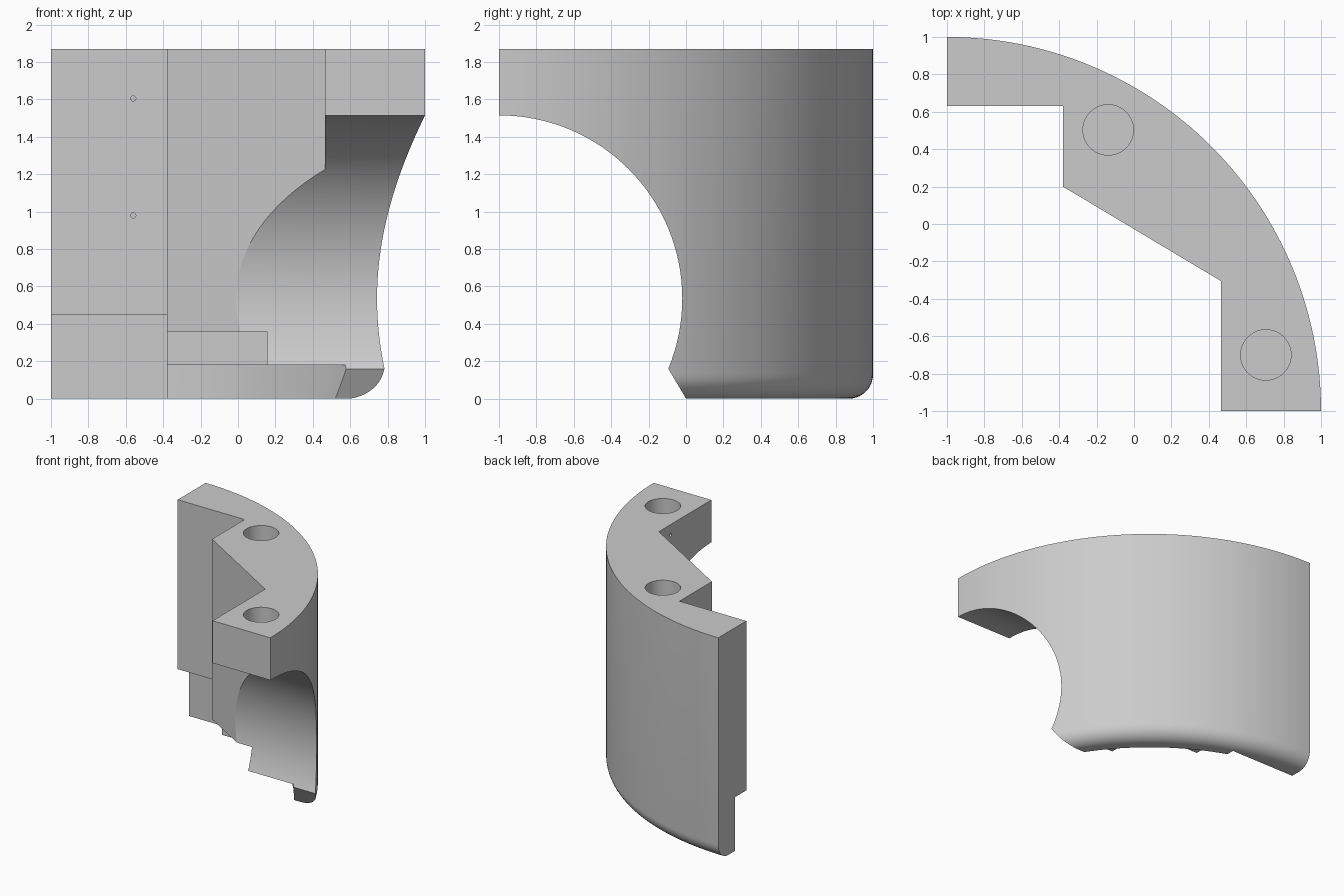
import bpy
import math
from math import cos, sin, pi

if "Cube" in bpy.data.objects:
    bpy.data.objects.remove(bpy.data.objects["Cube"])

HEIGHT = 1.87
R_OUT = 2.0
FILLET = 0.13
AXIS = (-1.0, -1.0)      # centre of the quarter round

grey = bpy.data.materials.new("light_grey")
grey.diffuse_color = (0.6, 0.6, 0.6, 1)
grey.use_nodes = True
grey.node_tree.nodes["Principled BSDF"].inputs["Base Color"].default_value = grey.diffuse_color


def loft(name, rings):
    """Solid made by joining closed rings of equal length and capping both ends."""
    n = len(rings[0])
    verts = [p for ring in rings for p in ring]
    faces = [tuple(range(n))[::-1],
             tuple(range((len(rings) - 1) * n, len(rings) * n))]
    for i in range(len(rings) - 1):
        for j in range(n):
            k = (j + 1) % n
            faces.append((i * n + j, i * n + k, (i + 1) * n + k, (i + 1) * n + j))
    mesh = bpy.data.meshes.new(name)
    mesh.from_pydata(verts, [], faces)
    obj = bpy.data.objects.new(name, mesh)
    bpy.context.collection.objects.link(obj)
    # consistent outward normals
    import bmesh
    bm = bmesh.new()
    bm.from_mesh(mesh)
    bmesh.ops.recalc_face_normals(bm, faces=bm.faces)
    bm.to_mesh(mesh)
    bm.free()
    mesh.materials.append(grey)
    return obj


def prism(name, pts, axis, lo, hi):
    """Extrude a 2D outline along x, y or z."""
    place = {"x": lambda a, b, t: (t, a, b),
             "y": lambda a, b, t: (a, t, b),
             "z": lambda a, b, t: (a, b, t)}[axis]
    return loft(name, [[place(a, b, t) for a, b in pts] for t in (lo, hi)])


def arc(cx, cy, r, a0, a1, n):
    return [(cx + r * cos(a0 + (a1 - a0) * i / n),
             cy + r * sin(a0 + (a1 - a0) * i / n)) for i in range(n + 1)]


def circle(cx, cy, r, n):
    return arc(cx, cy, r, 0, 2 * pi, n)[:-1]


def rect(x0, x1, y0, y1):
    return [(x0, y0), (x1, y0), (x1, y1), (x0, y1)]


# Quarter-round body with a rounded lower outer edge
profile = [(1.0, 0.0)]
profile += arc(R_OUT - FILLET, FILLET, FILLET, -pi / 2, 0, 10)
profile += [(R_OUT, HEIGHT), (1.0, HEIGHT)]
STEPS = 64
rings = []
for i in range(STEPS + 1):
    a = pi / 2 * i / STEPS
    rings.append([(AXIS[0] + r * cos(a), AXIS[1] + r * sin(a), z) for r, z in profile])
body = loft("corner_body", rings)

cutters = []

# Stepped inner wall with a diagonal middle
cutters.append(prism("inner_notch", [
    (-1.5, -1.5), (0.465, -1.5), (0.465, -0.305), (-0.38, 0.2),
    (-0.38, 0.63), (-1.5, 0.63)], "z", -0.5, 2.5))

# Round side opening, flaring out at its foot
TUN_R, TUN_Z = 0.98, 0.535
start = math.asin((0.16 - TUN_Z) / TUN_R)
opening = arc(-1, TUN_Z, TUN_R, start, pi, 72)
opening += [(-1.98, -0.1), (0.06, -0.1)]
cutters.append(prism("side_opening", opening, "x", -1.5, 1.5))

# Recesses under the inner wall
cutters.append(prism("left_recess", rect(-1.5, -0.38, -1.5, 0.78), "z", -0.5, 0.45))
cutters.append(prism("middle_recess", rect(-0.6, 0.155, -1.5, 0.33), "z", -0.5, 0.36))
R_IN = 1.82
curve = arc(AXIS[0], AXIS[1], R_IN, -0.1, math.acos(0.5 / R_IN), 48)
cutters.append(prism("curved_recess", [(-0.5, -1.3)] + curve, "z", -0.5, 0.18))

# Blind holes in the top
for x, y in ((-0.138, 0.503), (0.705, -0.7)):
    cutters.append(prism("top_hole", circle(x, y, 0.135, 48), "z", HEIGHT - 0.25, 2.5))

# Pin holes in the inner walls
for z in (1.605, 0.98):
    cutters.append(prism("pin_hole", circle(-0.56, z, 0.014, 16), "y", 0.5, 0.73))
cutters.append(prism("pin_hole", circle(-0.46, 1.78, 0.014, 16), "x", 0.4, 0.53))

# Carve the body
bpy.context.view_layer.objects.active = body
body.select_set(True)
for cutter in cutters:
    cutter.hide_render = True
    mod = body.modifiers.new("cut", "BOOLEAN")
    mod.operation = "DIFFERENCE"
    mod.solver = "EXACT"
    mod.object = cutter
    bpy.ops.object.modifier_apply(modifier=mod.name)
for cutter in cutters:
    bpy.data.objects.remove(cutter)

bpy.ops.object.shade_smooth_by_angle(angle=math.radians(25))
